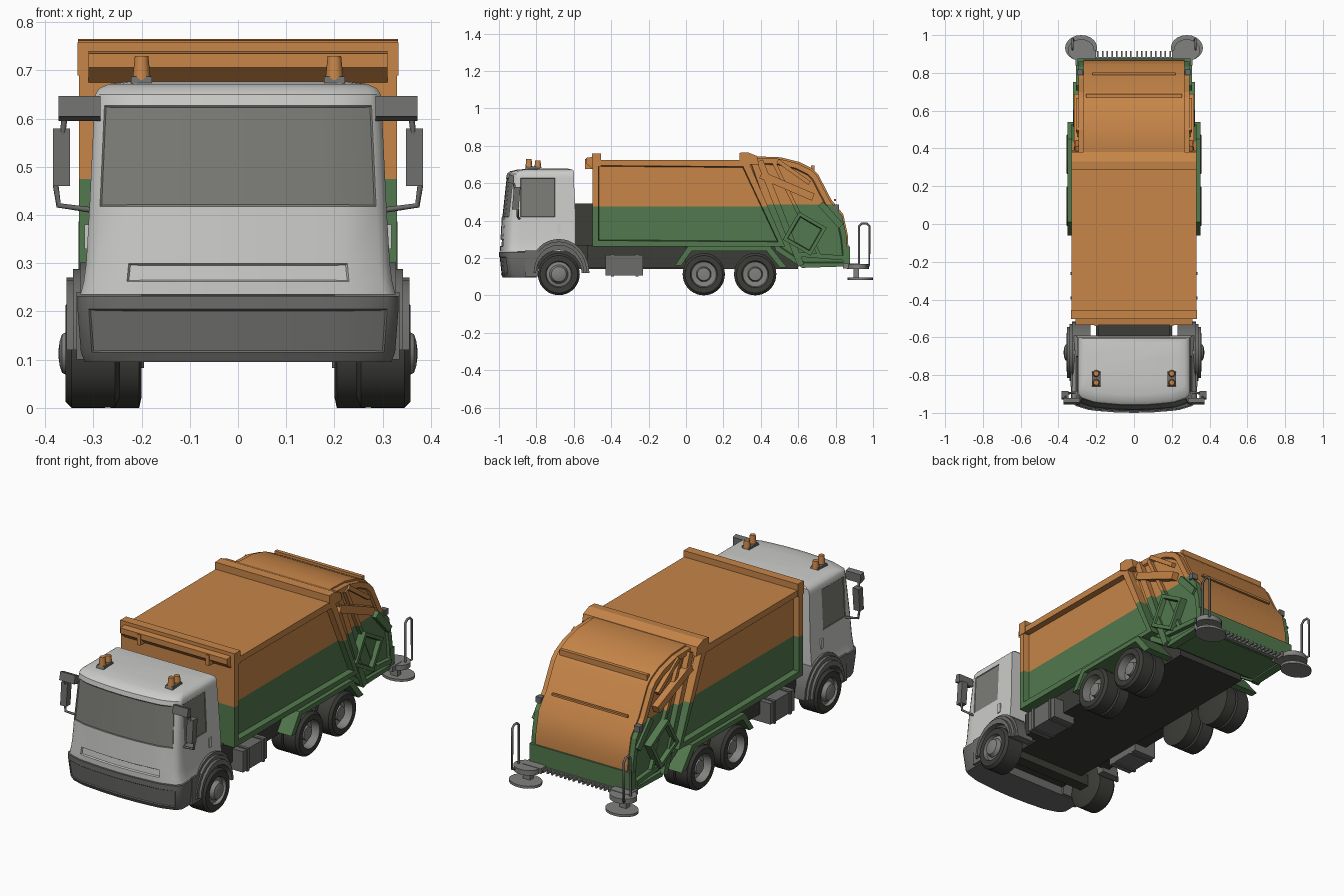
import bpy, bmesh, math
from mathutils import Vector

if "Cube" in bpy.data.objects:
    bpy.data.objects.remove(bpy.data.objects["Cube"])


def material(name, r, g, b):
    m = bpy.data.materials.new(name)
    m.use_nodes = True
    m.diffuse_color = (r, g, b, 1)
    m.node_tree.nodes["Principled BSDF"].inputs["Base Color"].default_value = (r, g, b, 1)
    return m


ORANGE = material("orange paint", 0.57, 0.235, 0.065)
GREEN = material("green paint", 0.085, 0.19, 0.075)
WHITE = material("cab light grey", 0.6, 0.6, 0.585)
GLASS = material("window grey", 0.2, 0.2, 0.185)
TRIM = material("trim grey", 0.15, 0.15, 0.145)
METAL = material("metal grey", 0.22, 0.22, 0.21)
RUBBER = material("tyre black", 0.045, 0.045, 0.04)


def finish(name, bm, mats, mirror=False, smooth=False):
    me = bpy.data.meshes.new(name)
    bm.to_mesh(me)
    bm.free()
    ob = bpy.data.objects.new(name, me)
    bpy.context.scene.collection.objects.link(ob)
    for m in mats:
        me.materials.append(m)
    if smooth:
        me.shade_smooth()
        me.set_sharp_from_angle(angle=math.radians(35))
    if mirror:
        ob.modifiers.new("mirror", "MIRROR")
    return ob


def prism(name, pts, x0, x1, mats, mirror=False, split=None, inset=None, smooth=False):
    """Side profile (y, z) extruded along x; split = height of the colour change."""
    bm = bmesh.new()
    a = [bm.verts.new((x0, y, z)) for y, z in pts]
    b = [bm.verts.new((x1, y, z)) for y, z in pts]
    bm.faces.new(a)
    bm.faces.new(b)
    for i in range(len(pts)):
        j = (i + 1) % len(pts)
        bm.faces.new((a[i], a[j], b[j], b[i]))
    bmesh.ops.recalc_face_normals(bm, faces=bm.faces)
    if inset:
        width, depth = inset
        for f in [f for f in bm.faces if f.normal.x > 0.9 or (x0 < 0 and f.normal.x < -0.9)]:
            bmesh.ops.inset_region(bm, faces=[f], thickness=width)
            bmesh.ops.inset_region(bm, faces=[f], thickness=0.006, depth=-depth)
    if split:
        bmesh.ops.bisect_plane(bm, geom=bm.verts[:] + bm.edges[:] + bm.faces[:],
                               plane_co=(0, 0, split), plane_no=(0, 0, 1))
        for f in bm.faces:
            f.material_index = int(f.calc_center_median().z < split)
    return finish(name, bm, mats, mirror, smooth)


def box(name, x, y, z, mat, mirror=False):
    pts = [(y[0], z[0]), (y[1], z[0]), (y[1], z[1]), (y[0], z[1])]
    return prism(name, pts, x[0], x[1], [mat], mirror)


def bar(name, p, q, w, x0, x1, mats, split=None):
    """Straight rib on the side from p to q in (y, z)."""
    p, q = Vector(p), Vector(q)
    n = (q - p).orthogonal().normalized() * w / 2
    return prism(name, [p + n, q + n, q - n, p - n], x0, x1, mats, True, split)


def tube(name, pts, r, mat):
    for side, s in (("left", 1), ("right", -1)):
        cu = bpy.data.curves.new(name, "CURVE")
        cu.dimensions = "3D"
        cu.bevel_depth, cu.bevel_resolution, cu.use_fill_caps = r, 2, True
        sp = cu.splines.new("POLY")
        sp.points.add(len(pts) - 1)
        for point, (x, y, z) in zip(sp.points, pts):
            point.co = (s * x, y, z, 1)
        cu.materials.append(mat)
        bpy.context.scene.collection.objects.link(bpy.data.objects.new(side + "_" + name, cu))


def wheel(name, y, profile, r_tyre, n=36):
    bm = bmesh.new()
    rings = []
    for r, x in profile:
        rings.append([bm.verts.new((x, y + r * math.cos(2 * math.pi * i / n),
                                    0.113 + r * math.sin(2 * math.pi * i / n))) for i in range(n)])
    for k in range(len(rings) - 1):
        rim = min(profile[k][0], profile[k + 1][0]) < r_tyre and k > 0
        for i in range(n):
            j = (i + 1) % n
            f = bm.faces.new((rings[k][i], rings[k][j], rings[k + 1][j], rings[k + 1][i]))
            f.material_index = int(rim)
    bm.faces.new(rings[0])
    bm.faces.new(rings[-1]).material_index = 1
    bmesh.ops.recalc_face_normals(bm, faces=bm.faces)
    finish(name, bm, [RUBBER, METAL], True, True)


def loft(name, sections, side_ys, mats, rules):
    """Stack of bowed outlines; sections hold (z, half width, front y, back y)."""
    ts = (0.3, 0.6, 0.72, 0.93, 0.97, 1)
    ts = [-t for t in reversed(ts)] + [0, *ts]
    bm = bmesh.new()
    rings = []
    for z, hw, front, back in sections:
        side = [max(min(y, back), front + 0.075 + 0.01 * k)
                for k, y in reversed(list(enumerate(reversed((back, *side_ys)))))]
        pts = [(-hw, y) for y in side]
        pts += [(t * hw, front + 0.03 * t ** 2 + 0.035 * t ** 16) for t in ts]
        pts += [(hw, y) for y in reversed(side)]
        rings.append([bm.verts.new((x, y, z)) for x, y in pts])
    for a, b in zip(rings, rings[1:]):
        for i in range(len(a)):
            j = (i + 1) % len(a)
            bm.faces.new((a[i], a[j], b[j], b[i]))
    bm.faces.new(rings[0])
    bm.faces.new(rings[-1])
    bmesh.ops.recalc_face_normals(bm, faces=bm.faces)
    for mat, depth, rule in rules:
        faces = [f for f in bm.faces if rule(f.calc_center_median())]
        for f in faces:
            f.material_index = mat
        bmesh.ops.inset_region(bm, faces=faces, thickness=0.004, depth=-depth)
    return finish(name, bm, mats, smooth=True)


# Cab with windscreen, side windows and grille slot
loft("cab", [(0.235, 0.327, -0.995, -0.59), (0.262, 0.32, -0.995, -0.59), (0.3, 0.315, -0.992, -0.59),
             (0.418, 0.308, -0.985, -0.59), (0.627, 0.298, -0.962, -0.6), (0.65, 0.296, -0.957, -0.6),
             (0.663, 0.288, -0.942, -0.6), (0.672, 0.268, -0.905, -0.607), (0.677, 0.23, -0.84, -0.63)],
     (-0.7, -0.885), [WHITE, GLASS],
     [(1, 0.003, lambda c: 0.43 < c.z < 0.61 and c.y < -0.88 and abs(c.x) < 0.277),
      (1, 0.003, lambda c: 0.43 < c.z < 0.61 and -0.87 < c.y < -0.7 and abs(c.x) > 0.28),
      (0, 0.008, lambda c: 0.27 < c.z < 0.295 and c.y < -0.9 and abs(c.x) < 0.225)])
loft("front_bumper", [(0.095, 0.318, -0.98, -0.8), (0.115, 0.326, -0.99, -0.8), (0.205, 0.333, -1.0, -0.8),
                      (0.232, 0.333, -1.0, -0.8)], (-0.87,), [TRIM],
     [(0, 0.004, lambda c: 0.12 < c.z < 0.2 and c.y < -0.9 and abs(c.x) < 0.29)])
arc = [(math.cos(a), math.sin(a)) for a in (math.pi * i / 12 for i in range(13))]
for name, r, x in (("cab_wheel_arch", 0.182, 0.328), ("cab_wheel_arch_flare", 0.168, 0.342),
                   ("cab_wheel_arch_lip", 0.15, 0.356)):
    prism(name, [(-0.68 + r * 0.9 * c, 0.12 + r * s) for c, s in arc]
          + [(-0.68 + 0.122 * c, 0.12 + 0.122 * s) for c, s in reversed(arc)], 0.23, x, [TRIM], True, smooth=True)
box("cab_step", (0.2, 0.335), (-0.86, -0.79), (0.1, 0.24), TRIM, True)
box("door_handle", (0.305, 0.318), (-0.69, -0.67), (0.33, 0.38), WHITE, True)
box("engine_stack", (-0.19, 0.19), (-0.6, -0.5), (0.24, 0.49), RUBBER)

# Mirrors and beacons
prism("mirror_hood", [(-0.955, 0.605), (-0.92, 0.595), (-0.92, 0.64), (-0.945, 0.647)], 0.285, 0.372, [TRIM], True)
prism("wing_mirror", [(-0.93, 0.46), (-0.895, 0.46), (-0.885, 0.58), (-0.92, 0.58)], 0.348, 0.384, [TRIM], True)
tube("mirror_bracket", [(0.36, -0.92, 0.6), (0.378, -0.9, 0.46), (0.372, -0.9, 0.42), (0.3, -0.89, 0.41)], 0.006, TRIM)
prism("beacon_base", [(-0.865, 0.665), (-0.775, 0.665), (-0.785, 0.688), (-0.855, 0.688)], 0.178, 0.222, [TRIM], True)
for y, top in ((-0.84, 0.73), (-0.792, 0.72)):
    bm = bmesh.new()
    bmesh.ops.create_cone(bm, cap_ends=True, segments=12, radius1=0.019, radius2=0.014, depth=top - 0.68)
    bmesh.ops.translate(bm, verts=bm.verts, vec=(0.2, y, (top + 0.68) / 2))
    finish("beacon", bm, [ORANGE], True, True)

# Chassis, side tanks and wheels
box("chassis", (-0.2, 0.2), (-0.9, 0.6), (0.14, 0.268), RUBBER)
box("front_axle", (-0.25, 0.25), (-0.71, -0.65), (0.1, 0.16), RUBBER)
box("side_skirt", (0.2, 0.27), (-0.53, 0), (0.145, 0.268), RUBBER, True)
box("side_tank", (0.2, 0.33), (-0.43, -0.23), (0.105, 0.215), TRIM, True)
for y in (-0.4, -0.27):
    box("tank_strap", (0.2, 0.336), (y, y + 0.015), (0.1, 0.22), TRIM, True)
front_profile = [(0.09, 0.245), (0.112, 0.255), (0.112, 0.345), (0.1, 0.358), (0.07, 0.358), (0.066, 0.34),
                 (0.05, 0.345), (0.04, 0.365), (0.025, 0.37), (0.01, 0.372)]
rear_profile = [(0.09, 0.2), (0.113, 0.205), (0.113, 0.264), (0.1, 0.27), (0.113, 0.276), (0.113, 0.345),
                (0.1, 0.358), (0.072, 0.358), (0.066, 0.315), (0.04, 0.31), (0.034, 0.34), (0.01, 0.342)]
wheel("front_wheel", -0.68, front_profile, 0.07)
for y in (0.095, 0.37):
    wheel("rear_wheel", y, rear_profile, 0.072)
prism("rear_fender", [(-0.06, 0.16), (0.01, 0.262), (0.45, 0.262), (0.54, 0.15), (0.5, 0.15), (0.43, 0.238),
                      (0.03, 0.238), (-0.025, 0.16)], 0.2, 0.352, [GREEN], True)

# Refuse body with recessed side panels
PAINT = [ORANGE, GREEN]
prism("refuse_body", [(-0.5, 0.262), (-0.5, 0.725), (0.33, 0.725), (0.53, 0.262)], -0.33, 0.33, PAINT,
      split=0.475, inset=(0.044, 0.03))
box("roof_front_rail", (-0.333, 0.333), (-0.503, -0.455), (0.69, 0.758), ORANGE)
prism("front_ledge", [(-0.535, 0.706), (-0.535, 0.735), (-0.5, 0.74), (-0.5, 0.675)], -0.31, 0.31, [ORANGE])
box("front_ledge_post", (0.19, 0.21), (-0.54, -0.5), (0.675, 0.73), ORANGE, True)
prism("roof_rear_rib", [(0.285, 0.72), (0.285, 0.762), (0.33, 0.765), (0.38, 0.745), (0.39, 0.7), (0.33, 0.7)],
      -0.332, 0.332, [ORANGE])

# Tailgate
tail = [(0.32, 0.72), (0.37, 0.735), (0.5, 0.73), (0.6, 0.705), (0.67, 0.67), (0.7, 0.64), (0.77, 0.505),
        (0.835, 0.425), (0.86, 0.31), (0.865, 0.155), (0.62, 0.147), (0.48, 0.24)]
prism("tailgate_shell", [(y + 0.006, z + 0.008) for y, z in tail], -0.268, 0.268, PAINT, split=0.262, smooth=True)
prism("tailgate_wall", tail, 0.25, 0.295, PAINT, True, split=0.485, inset=(0.028, 0.012))
box("tailgate_lower_band", (-0.298, 0.298), (0.84, 0.876), (0.155, 0.262), GREEN)
bar("tailgate_post", (0.395, 0.72), (0.615, 0.16), 0.035, 0.27, 0.312, PAINT, 0.485)
bar("tailgate_rib", (0.47, 0.71), (0.72, 0.2), 0.02, 0.27, 0.303, PAINT, 0.485)
bar("lift_arm", (0.4, 0.645), (0.68, 0.525), 0.04, 0.28, 0.318, [ORANGE])
bar("upper_arm", (0.49, 0.72), (0.66, 0.6), 0.022, 0.28, 0.306, [ORANGE])
bar("lower_arm", (0.72, 0.49), (0.83, 0.37), 0.035, 0.28, 0.308, [GREEN])
bar("lower_brace", (0.6, 0.22), (0.84, 0.2), 0.025, 0.28, 0.306, [GREEN])
square = [(0.635 + 0.122 * math.cos(a), 0.33 + 0.122 * math.sin(a))
          for a in (math.radians(15 + 90 * i) for i in range(4))]
prism("hopper_side_frame", square, 0.27, 0.322, [GREEN], True, inset=(0.026, 0.022))
box("tail_lamp", (0.27, 0.302), (0.79, 0.818), (0.455, 0.485), TRIM, True)
box("tailgate_top_rail", (-0.255, 0.255), (0.668, 0.688), (0.665, 0.695), ORANGE)
box("tailgate_grab_rail", (-0.22, 0.22), (0.79, 0.803), (0.505, 0.516), ORANGE)

# Rear footboards, handrails and loading comb
for name, rx, ry, z0, z1, y in (("footboard", 0.085, 0.068, 0.083, 0.096, 0.932),
                                ("footboard_mount", 0.07, 0.058, 0.142, 0.168, 0.92)):
    bm = bmesh.new()
    bmesh.ops.create_cone(bm, cap_ends=True, segments=20, radius1=1, radius2=1, depth=z1 - z0)
    bmesh.ops.scale(bm, verts=bm.verts, vec=(rx, ry, 1))
    bmesh.ops.translate(bm, verts=bm.verts, vec=(0.28, y, (z0 + z1) / 2))
    finish(name, bm, [METAL], True, True)
box("footboard_stem", (0.26, 0.3), (0.895, 0.925), (0.09, 0.145), METAL, True)
box("footboard_arm", (0.2, 0.31), (0.84, 0.92), (0.143, 0.17), METAL, True)
tube("handrail", [(0.325, 0.925, 0.15), (0.325, 0.925, 0.37), (0.325, 0.94, 0.385), (0.325, 0.965, 0.385),
                  (0.325, 0.98, 0.37), (0.325, 0.98, 0.16), (0.3, 0.93, 0.15)], 0.006, TRIM)
box("comb_bar", (-0.21, 0.21), (0.865, 0.885), (0.145, 0.162), METAL)
for i in range(8):
    x = 0.012 + i * 0.025
    box("comb_tooth", (x, x + 0.008), (0.87, 0.915), (0.15, 0.16), METAL, True)
